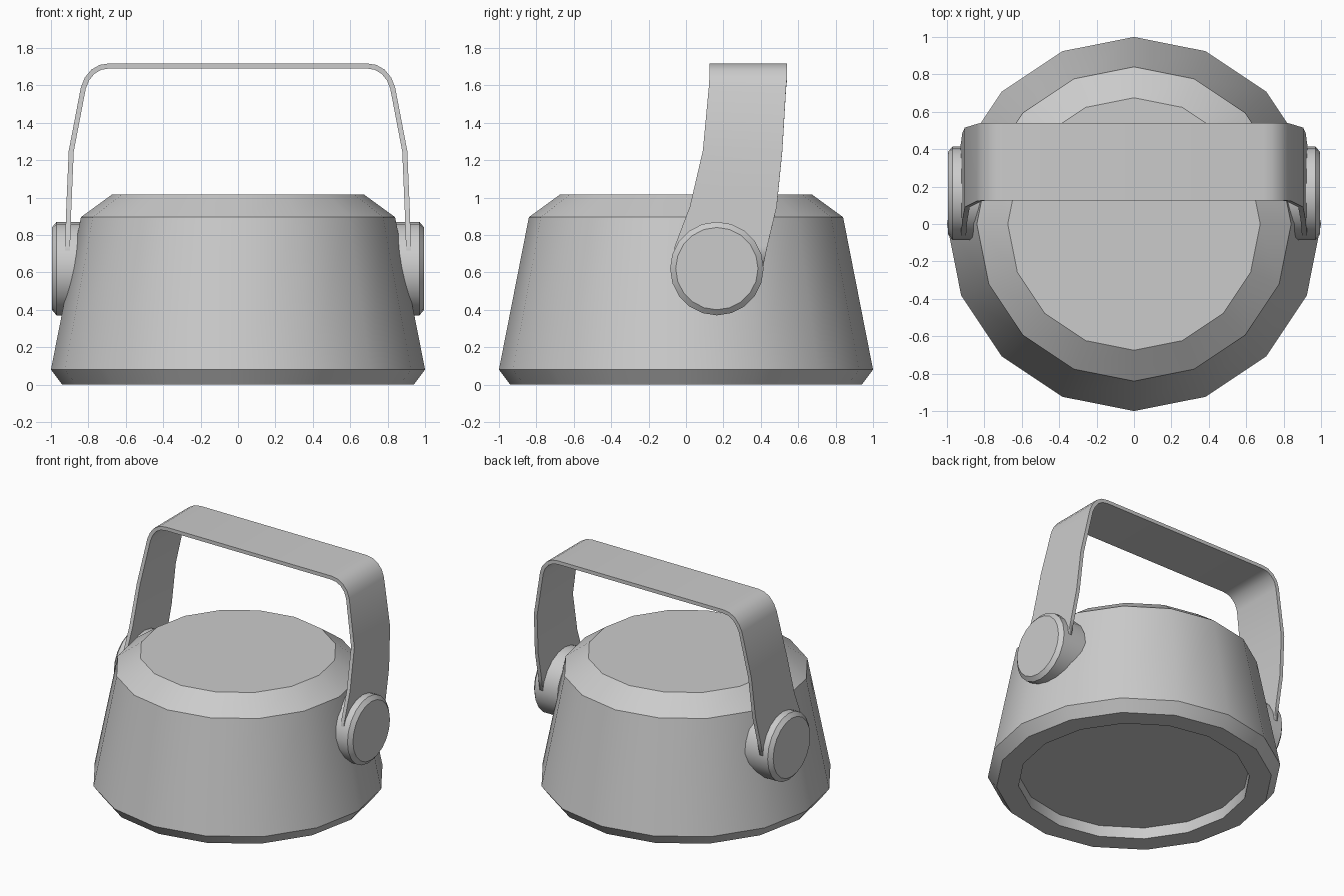
import bpy, bmesh, math

cube = bpy.data.objects.get("Cube")
if cube:
    bpy.data.objects.remove(cube, do_unlink=True)

grey = bpy.data.materials.new("plain_grey")
grey.use_nodes = True
colour = (0.6, 0.6, 0.6, 1)
grey.diffuse_color = colour
grey.node_tree.nodes["Principled BSDF"].inputs["Base Color"].default_value = colour


def finish(bm, name):
    """Turn a bmesh into a grey object with smooth sides and sharp rims."""
    mesh = bpy.data.meshes.new(name)
    bm.to_mesh(mesh)
    bm.free()
    obj = bpy.data.objects.new(name, mesh)
    bpy.context.collection.objects.link(obj)
    mesh.materials.append(grey)
    bpy.ops.object.select_all(action='DESELECT')
    obj.select_set(True)
    bpy.context.view_layer.objects.active = obj
    bpy.ops.object.shade_smooth_by_angle(angle=math.radians(30))
    return obj


def lathe(name, profile, sides, place):
    """Spin (radius, height) points into a closed solid; place maps u, v, h to xyz."""
    bm = bmesh.new()
    rings = []
    for r, h in profile:
        angles = [2 * math.pi * i / sides for i in range(sides)]
        rings.append([bm.verts.new(place(r * math.cos(a), r * math.sin(a), h)) for a in angles])
    for low, high in zip(rings, rings[1:]):
        for i in range(sides):
            j = (i + 1) % sides
            bm.faces.new((low[i], low[j], high[j], high[i]))
    bm.faces.new(rings[0])
    bm.faces.new(rings[-1])
    bmesh.ops.recalc_face_normals(bm, faces=bm.faces)
    return finish(bm, name)


# Tapered body with a recessed underside and a bevelled top
body_profile = [(0.79, 0.085), (0.79, 0), (0.94, 0), (1, 0.08), (0.84, 0.895), (0.675, 1.015)]
lathe("body", body_profile, 16, lambda u, v, h: (u, v, h))

# Round pivots on both sides
pivot_profile = [(0.25, 0.78), (0.25, 0.97), (0.22, 0.995)]
for side, name in ((1, "left_pivot"), (-1, "right_pivot")):
    lathe(name, pivot_profile, 20, lambda u, v, h: (side * h, 0.165 + u, 0.62 + v))

# Strap handle: outer surface as x, z, front y, back y, from the pivot to the top
half = [
    (0.93, 0.62, -0.075, 0.41),
    (0.925, 0.74, -0.06, 0.435),
    (0.918, 0.95, 0.02, 0.485),
    (0.905, 1.25, 0.09, 0.515),
    (0.84, 1.59, 0.122, 0.535),
    (0.82, 1.64, 0.125, 0.54),
    (0.785, 1.683, 0.125, 0.54),
    (0.74, 1.709, 0.125, 0.54),
    (0.69, 1.717, 0.125, 0.54),
]
path = half + [(-x, z, a, b) for x, z, a, b in reversed(half)]
bm = bmesh.new()
rows = [(bm.verts.new((x, a, z)), bm.verts.new((x, b, z))) for x, z, a, b in path]
for p, q in zip(rows, rows[1:]):
    bm.faces.new((p[0], p[1], q[1], q[0]))
handle = finish(bm, "handle")
strap = handle.modifiers.new("strap_thickness", 'SOLIDIFY')
strap.thickness = 0.027
strap.offset = -1
strap.use_even_offset = True
# Keep the strap's edges crisp
for edge in handle.data.edges:
    a, b = edge.vertices
    if a % 2 == b % 2:
        edge.use_edge_sharp = True
